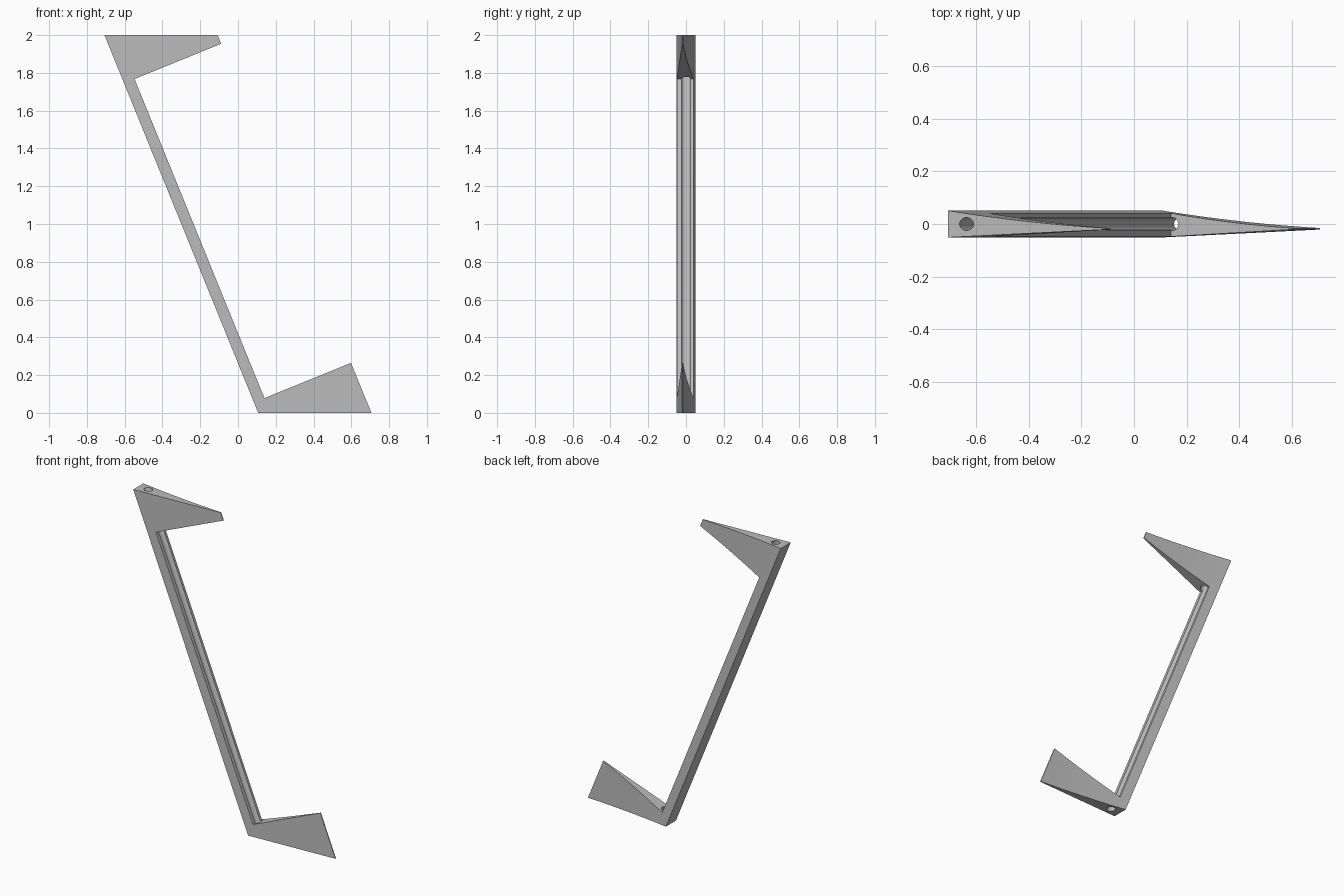
import bpy, bmesh, math
from mathutils import Matrix, Vector

if "Cube" in bpy.data.objects:
    bpy.data.objects.remove(bpy.data.objects["Cube"], do_unlink=True)

LEAN = math.atan2(0.814, 2.0)
CHORD = 0.555          # depth from the thick spine to the thin tips
SPINE = 0.06           # depth of the spine bar
# Local axes: x across the blade, y thickness, z along the leaning spine
FRAME = Matrix.Translation((0.107, 0, 0)) @ Matrix.Rotation(-LEAN, 4, 'Y')

grey = bpy.data.materials.new("light_grey")
grey.use_nodes = True
colour = (0.5, 0.5, 0.5, 1)
grey.diffuse_color = colour
grey.node_tree.nodes["Principled BSDF"].inputs["Base Color"].default_value = colour


def make_object(name, bm):
    bmesh.ops.recalc_face_normals(bm, faces=bm.faces)
    mesh = bpy.data.meshes.new(name)
    bm.to_mesh(mesh)
    bm.free()
    mesh.materials.append(grey)
    obj = bpy.data.objects.new(name, mesh)
    bpy.context.collection.objects.link(obj)
    return obj


def back(d):
    return 0.051 - 0.175 * d + 0.1 * d * d


# Tapered blade: hollow-curved back and straight front, swept along the spine
bm = bmesh.new()
steps = 20
profile = [(0, -0.051), (CHORD, -0.021)]
profile += [(CHORD * i / steps, back(CHORD * i / steps)) for i in range(steps, -1, -1)]
face = bm.faces.new([bm.verts.new((d, y, -1)) for d, y in profile])
swept = bmesh.ops.extrude_face_region(bm, geom=[face])
bmesh.ops.translate(bm, vec=(0, 0, 4.5),
                    verts=[v for v in swept["geom"] if isinstance(v, bmesh.types.BMVert)])
bm.transform(FRAME)

# Level ends at the floor and at the top
for height, side in ((0, -1), (2, 1)):
    cut = bmesh.ops.bisect_plane(bm, geom=bm.verts[:] + bm.edges[:] + bm.faces[:],
                                 plane_co=(0, 0, height), plane_no=(0, 0, side),
                                 clear_outer=True)
    edges = [e for e in cut["geom_cut"] if isinstance(e, bmesh.types.BMEdge)]
    bmesh.ops.contextual_create(bm, geom=edges)
bracket = make_object("winged_bracket", bm)

# Cutter for the open middle between the two wings
low, high = 0.06, 1.884
bm = bmesh.new()
bmesh.ops.create_cube(bm, size=1)
bm.transform(FRAME @ Matrix.Translation((SPINE + 0.5, 0, (low + high) / 2))
             @ Matrix.Diagonal((1, 1, high - low, 1)))
opening = make_object("opening_cutter", bm)

# Cutter for the round channel along the spine and through both wings
bm = bmesh.new()
bmesh.ops.create_cone(bm, cap_ends=True, segments=32, radius1=0.0245,
                      radius2=0.0245, depth=4)
bm.transform(FRAME @ Matrix.Translation((0.066, 0, 1)))
channel = make_object("channel_cutter", bm)

bpy.context.view_layer.objects.active = bracket
for cutter in (opening, channel):
    cutter.hide_render = True
    mod = bracket.modifiers.new(cutter.name, 'BOOLEAN')
    mod.operation = 'DIFFERENCE'
    mod.solver = 'EXACT'
    mod.object = cutter
    bpy.ops.object.modifier_apply(modifier=mod.name)
    bpy.data.objects.remove(cutter, do_unlink=True)

bpy.ops.object.select_all(action='DESELECT')
bracket.select_set(True)
bpy.ops.object.shade_smooth_by_angle(angle=math.radians(30))
